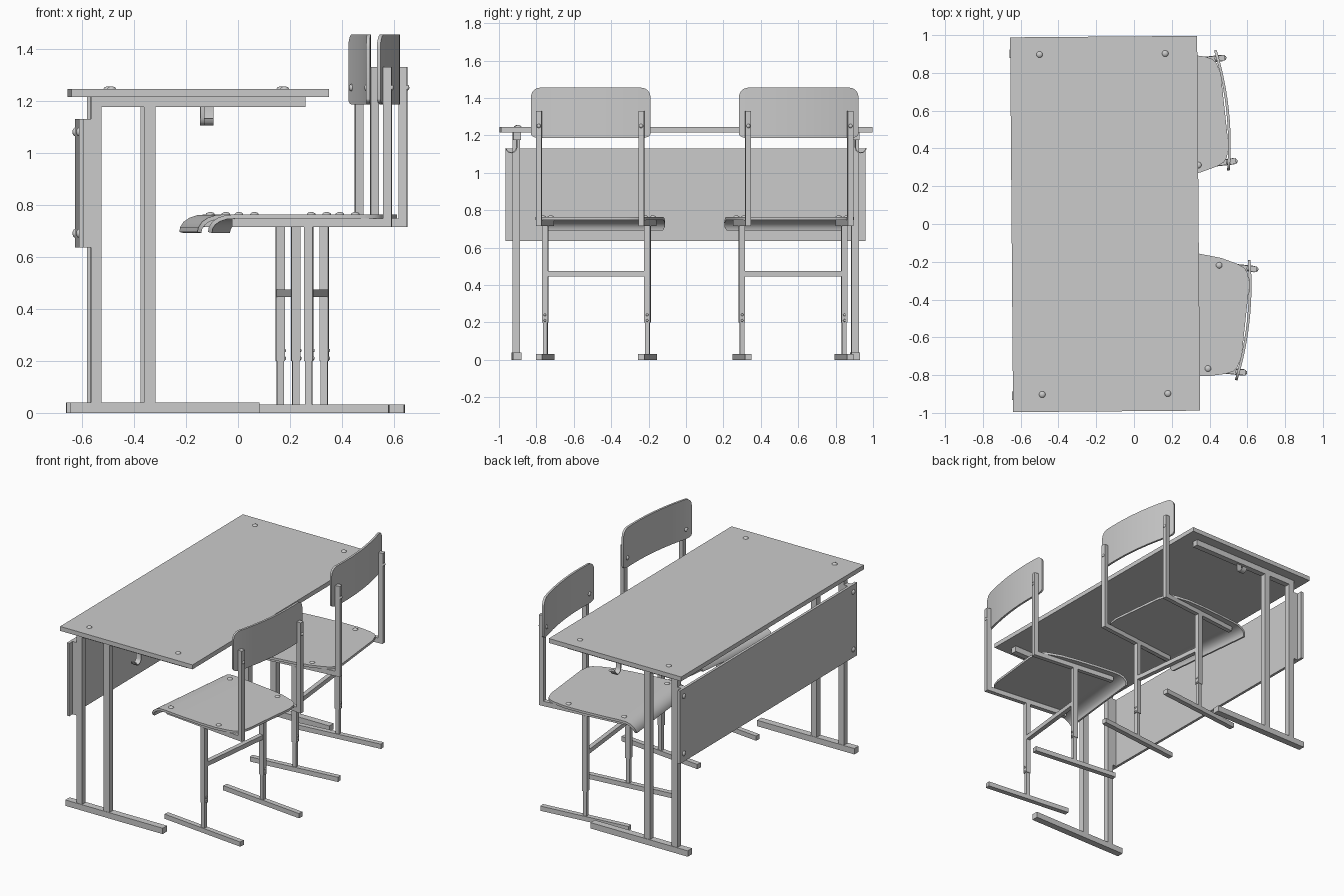
import bpy, bmesh, math
from mathutils import Matrix, Vector

if "Cube" in bpy.data.objects:
    bpy.data.objects.remove(bpy.data.objects["Cube"])

parts = []


def finish(name, bm, frame):
    bmesh.ops.transform(bm, matrix=frame, verts=bm.verts)
    bmesh.ops.recalc_face_normals(bm, faces=bm.faces)
    me = bpy.data.meshes.new(name)
    bm.to_mesh(me)
    bm.free()
    ob = bpy.data.objects.new(name, me)
    bpy.context.collection.objects.link(ob)
    parts.append(ob)
    return ob


def box(name, frame, x, y, z):
    """Box from (min, max) ranges."""
    bm = bmesh.new()
    size = [r[1] - r[0] for r in (x, y, z)]
    mid = Vector([(r[0] + r[1]) / 2 for r in (x, y, z)])
    bmesh.ops.create_cube(bm, size=1, matrix=Matrix.Translation(mid) @ Matrix.Diagonal((*size, 1)))
    return finish(name, bm, frame)


def bolt(name, frame, loc, axis, r=0.017, h=0.01):
    """Domed bolt head sitting at loc, facing axis."""
    bm = bmesh.new()
    bmesh.ops.create_uvsphere(bm, u_segments=14, v_segments=8, radius=1)
    rot = Vector((0, 0, 1)).rotation_difference(Vector(axis)).to_matrix().to_4x4()
    m = Matrix.Translation(loc) @ rot @ Matrix.Diagonal((r, r, h, 1))
    bmesh.ops.transform(bm, matrix=m, verts=bm.verts)
    return finish(name, bm, frame)


def sheet(name, frame, pairs, thick, offset=0):
    """Ribbon through pairs of points, thickened."""
    bm = bmesh.new()
    rows = [(bm.verts.new(a), bm.verts.new(b)) for a, b in pairs]
    for (a, b), (c, d) in zip(rows, rows[1:]):
        bm.faces.new((a, b, d, c))
    ob = finish(name, bm, frame)
    if offset and ob.data.polygons[len(ob.data.polygons) // 2].normal.z < 0:
        ob.data.flip_normals()
    mod = ob.modifiers.new("thickness", 'SOLIDIFY')
    mod.thickness, mod.offset = thick, offset
    return ob


def desk(F):
    box("desk_top", F, (-0.495, 0.495), (-0.992, 0.992), (1.215, 1.245))
    box("modesty_panel", F, (-0.466, -0.448), (-0.962, 0.962), (0.635, 1.13))
    for s in (-1, 1):
        y = (s * 0.905 - 0.02, s * 0.905 + 0.02)
        # Side frame
        box("desk_foot", F, (-0.50, 0.228), (s * 0.905 - 0.023, s * 0.905 + 0.023), (0, 0.04))
        box("desk_rear_leg", F, (-0.42, -0.378), y, (0.04, 1.175))
        box("desk_front_leg", F, (-0.215, -0.172), y, (0.04, 1.175))
        box("desk_top_rail", F, (-0.42, 0.406), y, (1.175, 1.215))
        box("panel_bracket", F, (-0.449, -0.42), y, (0.635, 1.13))
        # Bag hook
        path = [(0, 1.176), (0, 1.135), (0.006, 1.119), (0.017, 1.110), (0.03, 1.107),
                (0.043, 1.110), (0.053, 1.119), (0.058, 1.132)]
        sheet("bag_hook", F, [((0.015, s * (0.905 + o), z), (0.052, s * (0.905 + o), z))
                              for o, z in path], 0.006)
        # Bolts
        for x in (-0.34, 0.325):
            bolt("top_bolt", F, (x, s * 0.9, 1.245), (0, 0, 1))
        for z in (0.69, 1.08):
            bolt("panel_bolt", F, (-0.466, s * 0.92, z), (-1, 0, 0))


def chair(F):
    # Seat with rounded rear and rolled front lip: (x, z, half width)
    stations = [(-0.015, 0.763, 0.19), (-0.03, 0.763, 0.25), (-0.05, 0.763, 0.275), (-0.09, 0.763, 0.293),
                (-0.18, 0.763, 0.315), (-0.30, 0.763, 0.325), (-0.45, 0.763, 0.33),
                (-0.58, 0.763, 0.33), (-0.62, 0.760, 0.33), (-0.65, 0.750, 0.33),
                (-0.673, 0.734, 0.33), (-0.686, 0.714, 0.327), (-0.69, 0.695, 0.318)]
    sheet("seat", F, [((x, -w, z), (x, w, z)) for x, z, w in stations], 0.016, -1)
    # Curved backrest with rounded corners
    half, rt, rb = 0.32, 0.05, 0.022
    ends = [(half - rt + rt * math.sin(a), rt * (1 - math.cos(a)))
            for a in [i * math.pi / 12 for i in range(7)]]
    cols = [(-y, d) for y, d in reversed(ends)]
    cols += [(-0.27 + 0.54 * i / 10, 0) for i in range(1, 10)] + ends
    pairs = []
    for y, d in cols:
        x = -0.03 + 0.03 * (1 - (y / half) ** 2)
        pairs.append(((x, y, 1.185 + d * rb / rt), (x, y, 1.455 - d)))
    sheet("backrest", F, pairs, 0.014)
    # Tubular frame
    box("leg_crossbar", F, (-0.32, -0.29), (-0.262, 0.262), (0.445, 0.475))
    for s in (-1, 1):
        c = s * 0.275

        def span(w):
            return (c - w / 2, c + w / 2)
        box("back_post", F, (-0.016, 0.016), span(0.03), (0.715, 1.33))
        box("seat_rail", F, (-0.60, -0.016), span(0.03), (0.715, 0.748))
        box("upper_leg", F, (-0.322, -0.288), span(0.032), (0.2, 0.715))
        box("lower_leg", F, (-0.318, -0.292), span(0.024), (0.03, 0.2))
        box("chair_foot", F, (-0.615, 0.005), span(0.034), (0, 0.032))
        for x in (-0.575, -0.185):
            bolt("seat_bolt", F, (x, c, 0.762), (0, 0, 1))
        bolt("backrest_bolt", F, (-0.029, c, 1.25), (-1, 0, 0), 0.014)
        bolt("post_bolt", F, (0.016, c, 1.25), (1, 0, 0), 0.011, 0.008)
        for z in (0.21, 0.24):
            bolt("leg_bolt", F, (-0.288, c, z), (1, 0, 0), 0.007, 0.006)


def place(x, y, deg):
    return Matrix.Translation((x, y, 0)) @ Matrix.Rotation(math.radians(deg), 4, 'Z')


desk(place(-0.153, 0, 0.45))
chair(place(0.605, -0.512, -6.2))
chair(place(0.495, 0.605, 6.2))

# Apply thickness and shade
bpy.ops.object.select_all(action='DESELECT')
for ob in parts:
    ob.select_set(True)
bpy.context.view_layer.objects.active = parts[0]
bpy.ops.object.convert(target='MESH')
bpy.ops.object.shade_smooth_by_angle(angle=math.radians(35))
